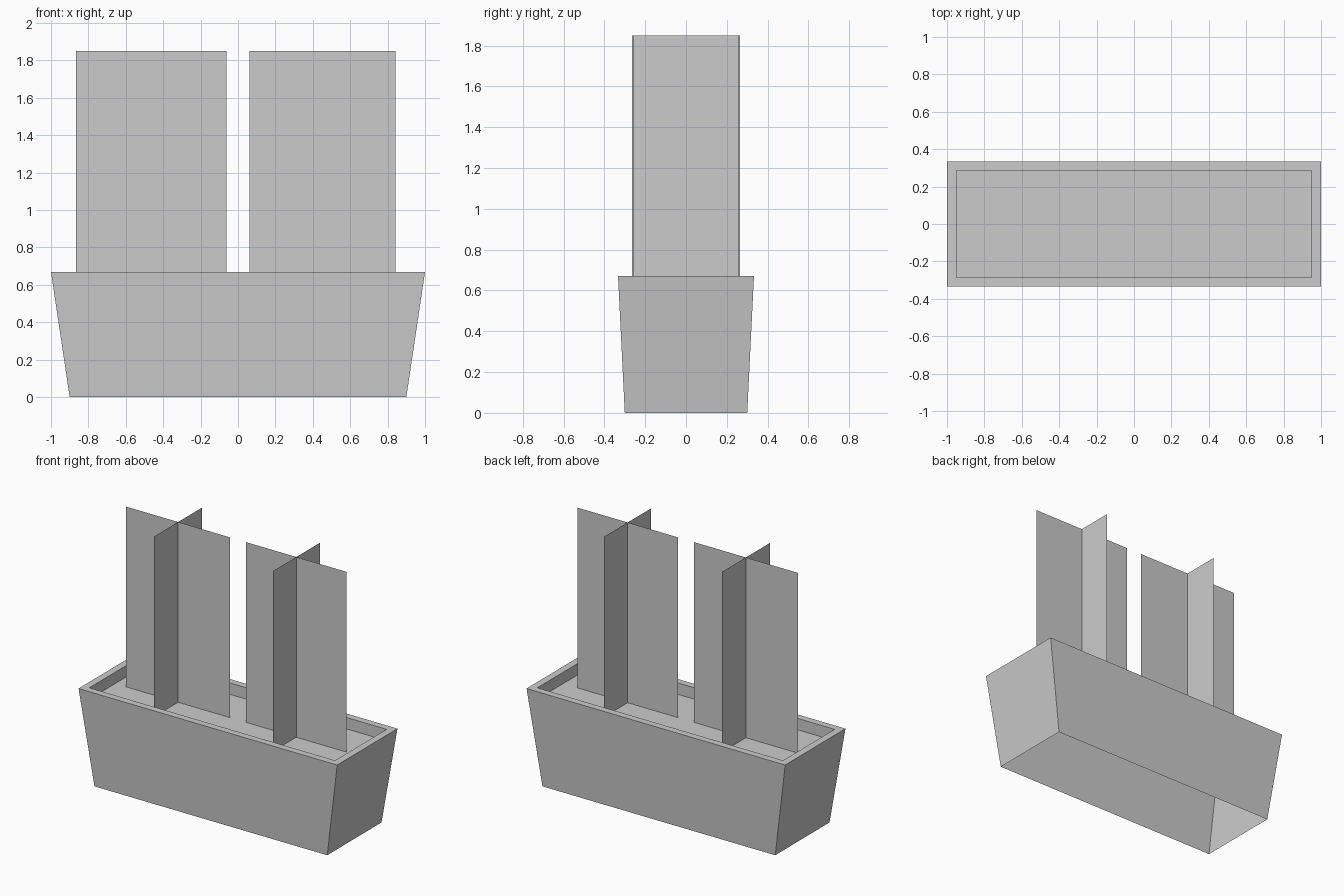
import bpy, bmesh

old = bpy.data.objects.get("Cube")
if old:
    bpy.data.objects.remove(old, do_unlink=True)

# One plain grey for everything
grey = bpy.data.materials.new("light_grey")
grey.use_nodes = True
COLOUR = (0.6, 0.6, 0.6, 1)
grey.diffuse_color = COLOUR
grey.node_tree.nodes["Principled BSDF"].inputs["Base Color"].default_value = COLOUR


def make_object(name, bm):
    mesh = bpy.data.meshes.new(name)
    bm.to_mesh(mesh)
    bm.free()
    mesh.materials.append(grey)
    obj = bpy.data.objects.new(name, mesh)
    bpy.context.collection.objects.link(obj)
    return obj


def ring(bm, half_x, half_y, z):
    corners = ((-1, -1), (1, -1), (1, 1), (-1, 1))
    return [bm.verts.new((sx * half_x, sy * half_y, z)) for sx, sy in corners]


# Tapered trough, open underneath, with a flat rim and a sunken bed
SOIL_Z, RIM_Z = 0.59, 0.67
bm = bmesh.new()
rings = [ring(bm, *r) for r in ((0.9, 0.3, 0), (1, 0.333, RIM_Z),
                                (0.95, 0.285, RIM_Z), (0.95, 0.285, SOIL_Z))]
for low, high in zip(rings, rings[1:]):
    for i in range(4):
        j = (i + 1) % 4
        bm.faces.new((low[i], low[j], high[j], high[i]))
bm.faces.new(rings[-1])
make_object("planter_box", bm)


# Each plant is a pair of crossed upright cards
def crossed_cards(name, centre_x, half_x, half_y, top):
    bm = bmesh.new()
    for dx, dy in ((half_x, 0), (0, half_y)):
        bm.faces.new([bm.verts.new((centre_x + s * dx, s * dy, z))
                      for s, z in ((-1, SOIL_Z), (1, SOIL_Z), (1, top), (-1, top))])
    make_object(name, bm)


crossed_cards("right_plant", -0.463, 0.402, 0.265, 1.85)
crossed_cards("left_plant", 0.451, 0.39, 0.26, 1.85)
